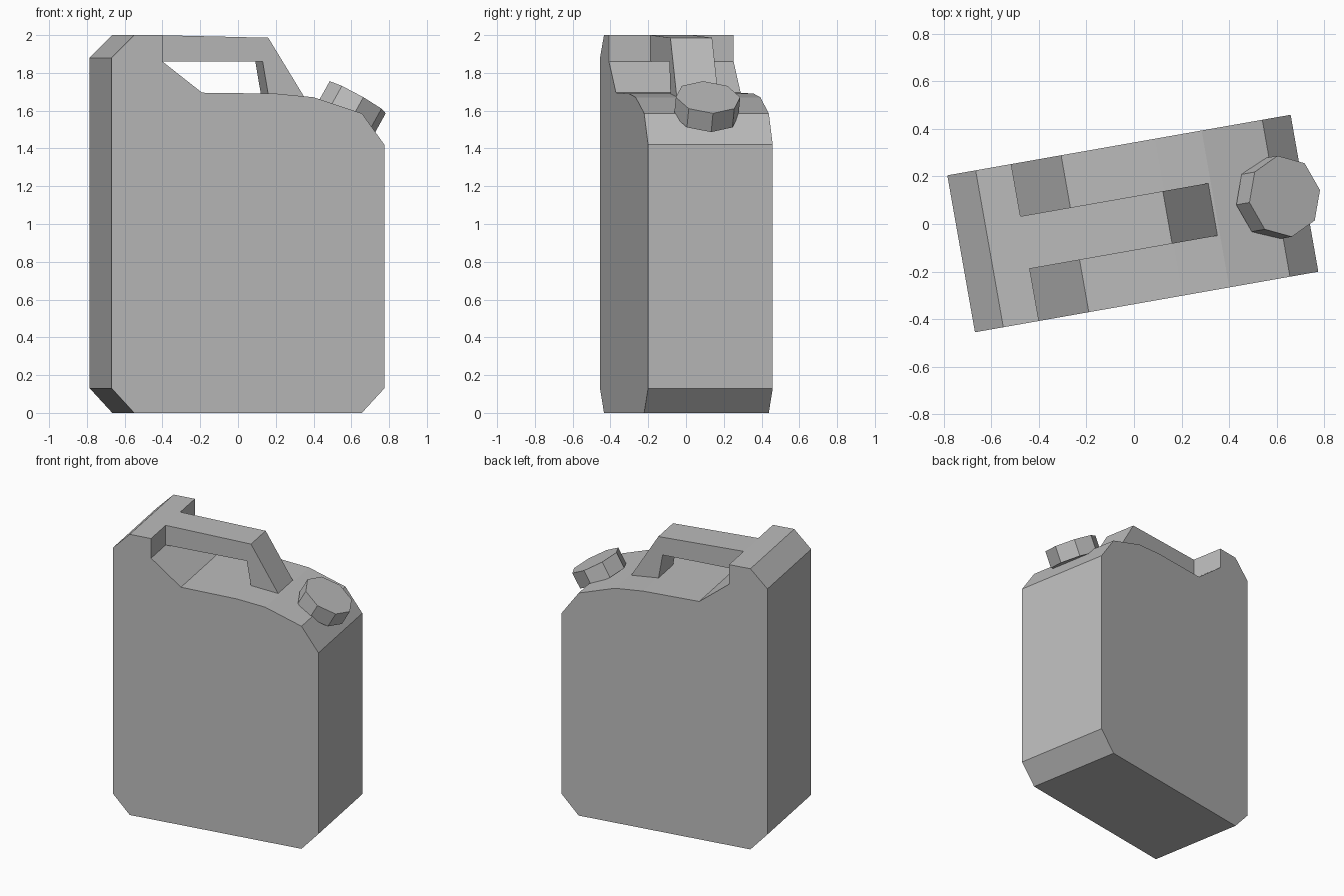
import bpy
import bmesh
from math import radians
from mathutils import Matrix, Vector

cube = bpy.data.objects.get("Cube")
if cube:
    bpy.data.objects.remove(cube, do_unlink=True)

# Single flat grey
grey = bpy.data.materials.new("plain_grey")
grey.use_nodes = True
grey.diffuse_color = (0.5, 0.5, 0.5, 1)
grey.node_tree.nodes["Principled BSDF"].inputs["Base Color"].default_value = grey.diffuse_color

# The whole can stands turned slightly about z
TURN = Matrix.Translation((-0.005, 0.002, 0)) @ Matrix.Rotation(radians(10), 4, 'Z')


def finish(name, bm, local=Matrix()):
    bmesh.ops.recalc_face_normals(bm, faces=bm.faces)
    bm.transform(TURN @ local)
    mesh = bpy.data.meshes.new(name)
    bm.to_mesh(mesh)
    bm.free()
    mesh.materials.append(grey)
    obj = bpy.data.objects.new(name, mesh)
    bpy.context.collection.objects.link(obj)
    return obj


def extrude_profile(name, points, half_width):
    """Side profile (x, z) extruded symmetrically across y."""
    bm = bmesh.new()
    face = bm.faces.new([bm.verts.new((x, -half_width, z)) for x, z in points])
    side = bmesh.ops.extrude_face_region(bm, geom=[face])
    moved = [v for v in side["geom"] if isinstance(v, bmesh.types.BMVert)]
    bmesh.ops.translate(bm, verts=moved, vec=(0, 2 * half_width, 0))
    return finish(name, bm)


# Tank with chamfered corners, rear block and grip recess
extrude_profile("tank_body", [
    (-0.612, 0), (0.612, 0), (0.733, 0.13), (0.733, 1.42),
    (0.612, 1.586), (0.353, 1.671), (0.153, 1.69), (-0.247, 1.695),
    (-0.46, 1.86), (-0.46, 2.0), (-0.612, 2.0), (-0.733, 1.88), (-0.733, 0.13),
], 0.335)

# Narrow grip bar with sloping front leg
extrude_profile("carry_handle", [
    (-0.46, 1.86), (-0.46, 2.0), (0.148, 1.986), (0.346, 1.665),
    (0.148, 1.685), (0.118, 1.86),
], 0.112)

# Eight-sided tilted cap
bm = bmesh.new()
bmesh.ops.create_cone(bm, cap_ends=True, segments=8, radius1=0.173,
                      radius2=0.173, depth=0.114)
tilt = Matrix.Rotation(radians(29.5), 4, 'Y')
center = Vector((0.649, 0.002, 1.671)) - tilt @ Vector((0, 0, 0.057))
finish("filler_cap", bm, Matrix.Translation(center) @ tilt)
